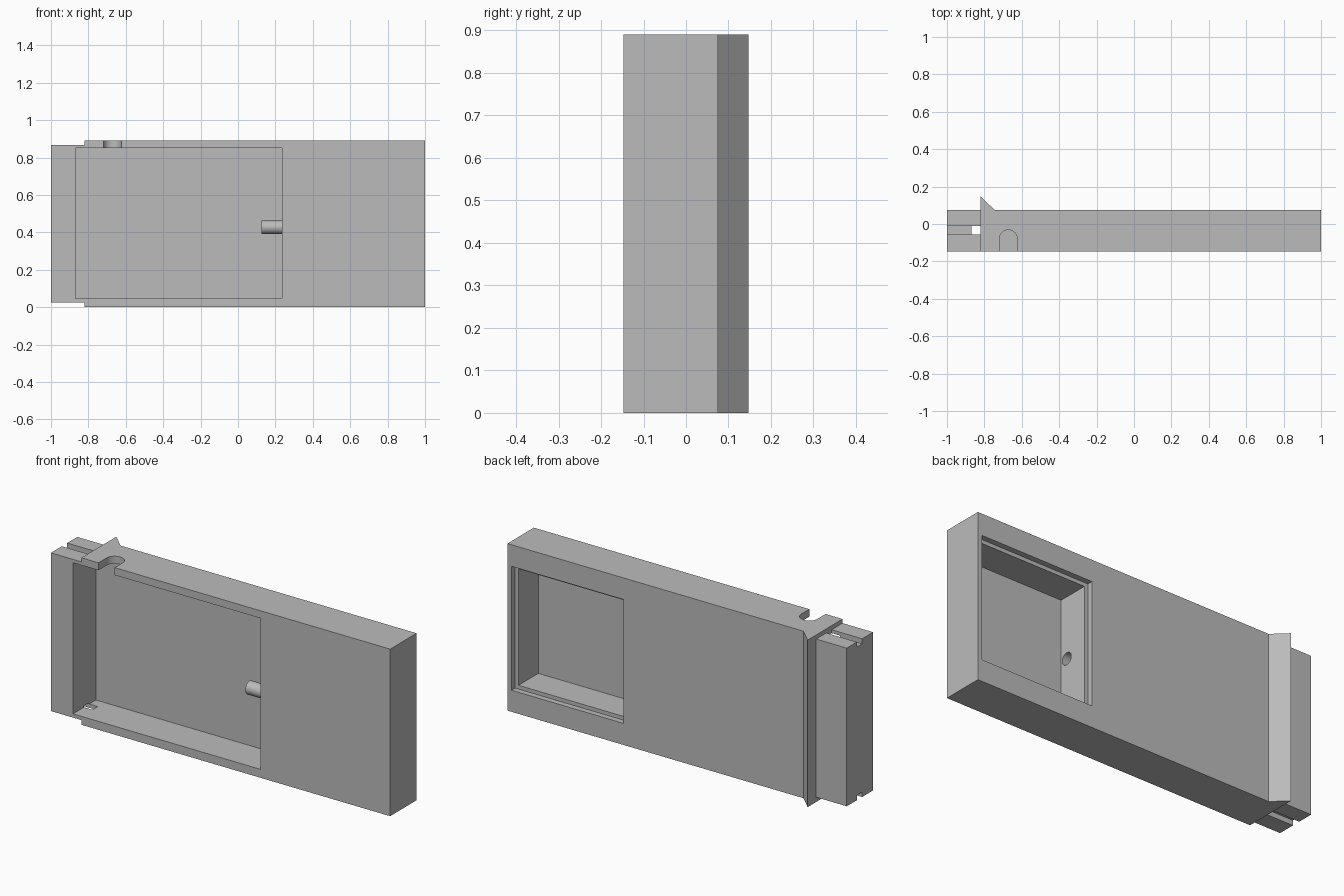
import bpy, bmesh
from math import radians
from mathutils import Matrix, Vector

cube = bpy.data.objects.get("Cube")
if cube:
    bpy.data.objects.remove(cube)

grey = bpy.data.materials.new("light_grey")
grey.use_nodes = True
colour = (0.5, 0.5, 0.5, 1)
grey.diffuse_color = colour
grey.node_tree.nodes["Principled BSDF"].inputs["Base Color"].default_value = colour


def finish(bm, name):
    bmesh.ops.recalc_face_normals(bm, faces=bm.faces)
    mesh = bpy.data.meshes.new(name)
    bm.to_mesh(mesh)
    bm.free()
    mesh.materials.append(grey)
    obj = bpy.data.objects.new(name, mesh)
    bpy.context.collection.objects.link(obj)
    return obj


def box(name, low, high):
    bm = bmesh.new()
    low, high = Vector(low), Vector(high)
    place = Matrix.Translation((low + high) / 2) @ Matrix.Diagonal((*(high - low), 1))
    bmesh.ops.create_cube(bm, size=1, matrix=place)
    return finish(bm, name)


def cylinder(name, centre, radius, length, along_x=False):
    bm = bmesh.new()
    place = Matrix.Translation(centre)
    if along_x:
        place = place @ Matrix.Rotation(radians(90), 4, 'Y')
    bmesh.ops.create_cone(bm, cap_ends=True, segments=48, radius1=radius,
                          radius2=radius, depth=length, matrix=place)
    return finish(bm, name)


def combine(target, tool, operation='DIFFERENCE'):
    mod = target.modifiers.new("cut", 'BOOLEAN')
    mod.operation, mod.solver, mod.object = operation, 'EXACT', tool
    bpy.context.view_layer.objects.active = target
    bpy.ops.object.modifier_apply(modifier=mod.name)
    bpy.data.objects.remove(tool)


front, back, height = -0.147, 0.075, 0.89
tab_x = -0.82

# Slab with a triangular ridge on its back, extruded upwards
outline = [(-1, front), (1, front), (1, back), (-0.745, back),
           (tab_x, 0.147), (tab_x, back), (-1, back)]
bm = bmesh.new()
base = bm.faces.new([bm.verts.new((x, y, 0)) for x, y in outline])
top = bmesh.ops.extrude_face_region(bm, geom=[base])["geom"]
bmesh.ops.translate(bm, vec=(0, 0, height),
                    verts=[v for v in top if isinstance(v, bmesh.types.BMVert)])
body = finish(bm, "case_body")

# Front cavity, and the stepped pocket at the back
combine(body, box("cavity", (-0.87, -0.3, 0.045), (0.235, 0.046, 0.85)))
combine(body, box("pocket_lip", (0.315, 0.045, 0.115), (0.976, 0.3, 0.775)))
combine(body, box("pocket", (0.335, -0.122, 0.135), (0.956, 0.2, 0.755)))

# Side tab: lowered at both ends, with a groove across each end
for low, high in ((0.868, 1), (-0.1, 0.025)):
    combine(body, box("tab_step", (-1.1, -0.3, low), (tab_x, 0.3, high)))
for low, high in ((0.841, 1), (-0.1, 0.052)):
    combine(body, box("tab_groove", (-1.1, -0.055, low), (tab_x, -0.01, high)))

# Round-ended cable slot through the top wall
slot = cylinder("slot", (-0.672, -0.08, 0.9), 0.048, 0.2)
combine(slot, box("slot_mouth", (-0.72, -0.3, 0.8), (-0.624, -0.08, 1)), 'UNION')
combine(body, slot)

# Bored tube from the pocket into the cavity
axis_y, axis_z = -0.082, 0.427
combine(body, cylinder("bore", (0.28, axis_y, axis_z), 0.032, 0.2, True))
tube = cylinder("cable_tube", (0.182, axis_y, axis_z), 0.035, 0.114, True)
combine(tube, cylinder("tube_bore", (0.18, axis_y, axis_z), 0.032, 0.3, True))

# Smooth the curved walls and keep the edges sharp
for obj in (body, tube):
    bpy.ops.object.select_all(action='DESELECT')
    obj.select_set(True)
    bpy.context.view_layer.objects.active = obj
    bpy.ops.object.shade_smooth_by_angle(angle=radians(30))
